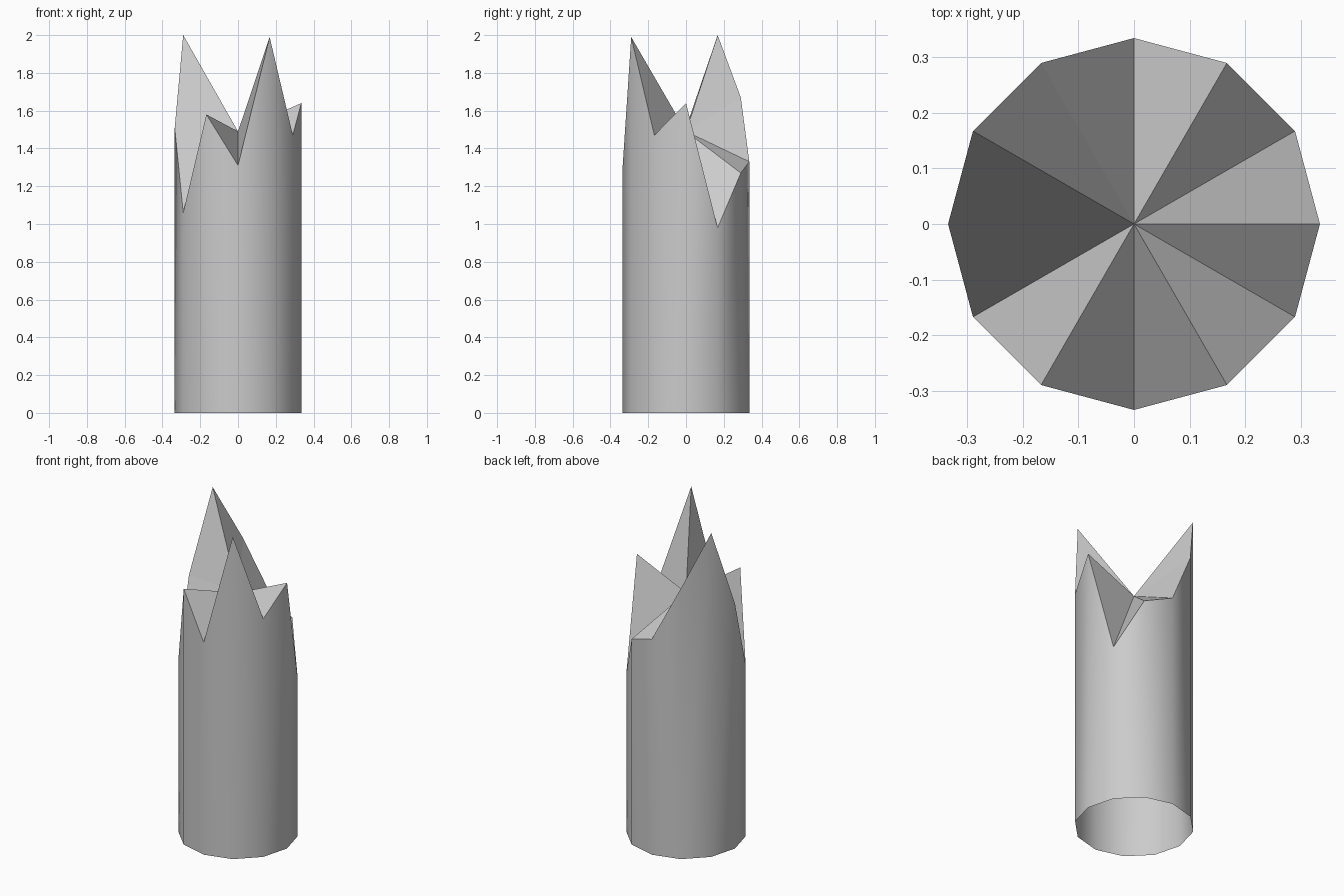
import bpy, bmesh, math

if "Cube" in bpy.data.objects:
    bpy.data.objects.remove(bpy.data.objects["Cube"])

RADIUS = 0.335
CENTRE_Z = 1.49
# Splintered rim heights, every 30 degrees counter-clockwise from +x
RIM = [1.64, 0.98, 1.27, 1.33, 1.67, 2.0, 1.51, 1.06, 1.58, 1.31, 1.99, 1.47]
N = len(RIM)

bm = bmesh.new()


def ring(heights):
    return [bm.verts.new((RADIUS * math.cos(math.tau * i / N),
                          RADIUS * math.sin(math.tau * i / N), z))
            for i, z in enumerate(heights)]


bottom = ring([0] * N)
top = ring(RIM)
centre = bm.verts.new((0, 0, CENTRE_Z))

for i in range(N):
    j = (i + 1) % N
    # Smooth side wall, open at the base
    wall = bm.faces.new((bottom[i], bottom[j], top[j], top[i]))
    wall.smooth = True
    # Flat broken top
    bm.faces.new((top[i], top[j], centre))
    bm.edges.get((top[i], top[j])).smooth = False

mesh = bpy.data.meshes.new("broken_column")
bm.to_mesh(mesh)
bm.free()
column = bpy.data.objects.new("broken_column", mesh)
bpy.context.collection.objects.link(column)
